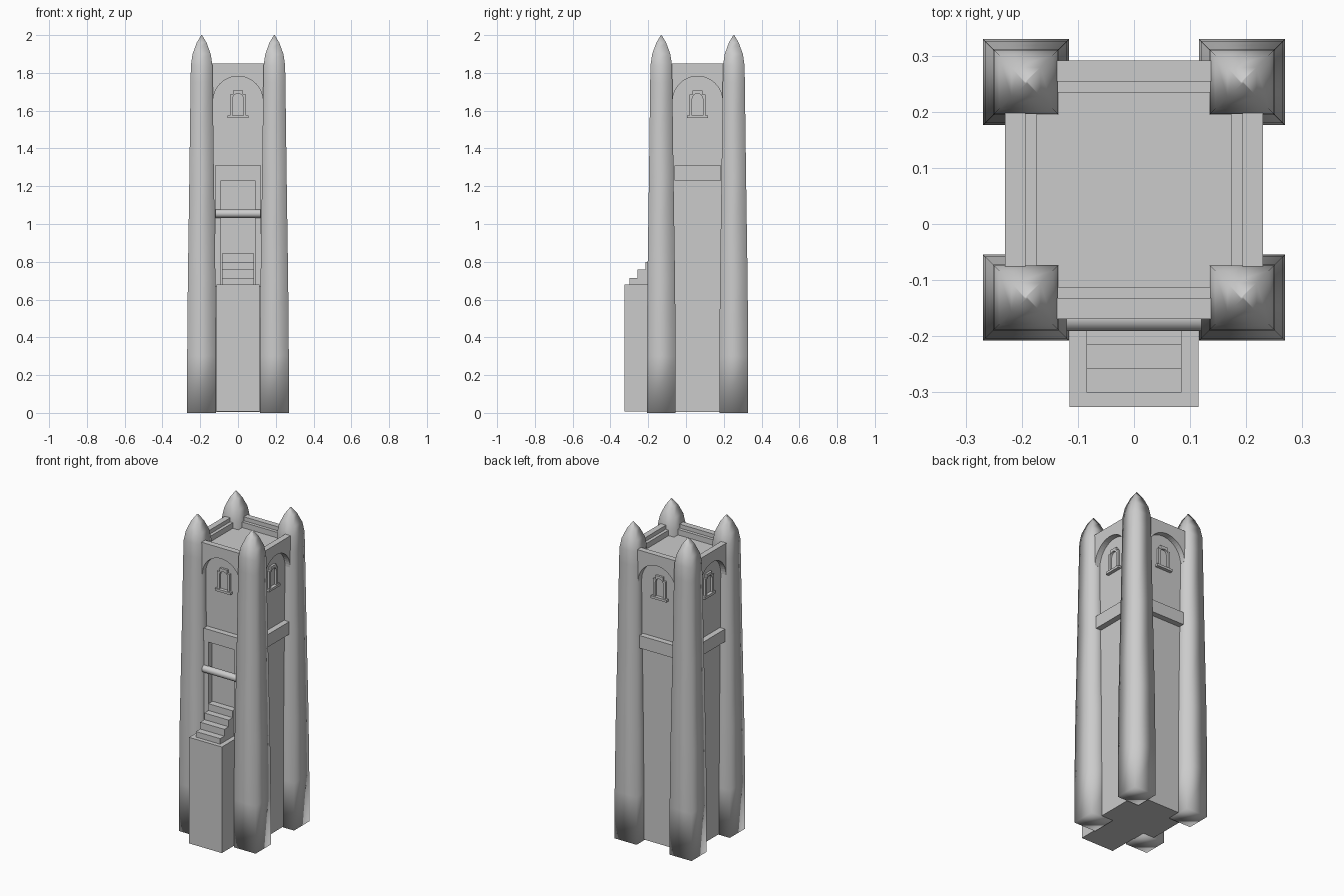
import bpy, bmesh
from math import pi, sin, cos
from mathutils import Matrix

if "Cube" in bpy.data.objects:
    bpy.data.objects.remove(bpy.data.objects["Cube"])

CY = 0.061  # tower centre in y


def make(name, bm, smooth=False):
    bmesh.ops.recalc_face_normals(bm, faces=bm.faces)
    for f in bm.faces:
        f.smooth = smooth
    me = bpy.data.meshes.new(name)
    bm.to_mesh(me)
    bm.free()
    ob = bpy.data.objects.new(name, me)
    bpy.context.collection.objects.link(ob)
    return ob


def box(name, x0, x1, y0, y1, z0, z1):
    bm = bmesh.new()
    bmesh.ops.create_cube(bm, size=1)
    for v in bm.verts:
        v.co = ((x0 + x1) / 2 + v.co.x * (x1 - x0),
                (y0 + y1) / 2 + v.co.y * (y1 - y0),
                (z0 + z1) / 2 + v.co.z * (z1 - z0))
    return make(name, bm)


def slab(name, pts, d0, d1, side=0):
    """Outline (u, z) on one tower side, extruded outward from d0 to d1."""
    bm = bmesh.new()
    face = bm.faces.new([bm.verts.new((u, -d0, z)) for u, z in pts])
    ext = bmesh.ops.extrude_face_region(bm, geom=[face], use_keep_orig=True)
    for v in ext["geom"]:
        if isinstance(v, bmesh.types.BMVert):
            v.co.y = -d1
    bm.transform(Matrix.Translation((0, CY, 0)) @ Matrix.Rotation(side * pi / 2, 4, 'Z'))
    return make(name, bm)


def rect(u0, u1, z0, z1):
    return [(u0, z0), (u1, z0), (u1, z1), (u0, z1)]


def arc(r, zc, n):
    return [(-r * cos(pi * i / n), zc + r * sin(pi * i / n)) for i in range(n + 1)]


# Main shaft with roof floor
box("tower_body", -0.194, 0.194, CY - 0.194, CY + 0.194, 0.005, 1.79)

# Corner pillars: square rings, smooth, with pointed caps
rings = [(0, 0.0765), (0.3, 0.0765), (0.7, 0.073), (1.25, 0.065), (1.75, 0.0585),
         (1.84, 0.057), (1.9, 0.048), (1.96, 0.026), (2.0, 0.002)]
for sx in (-1, 1):
    for sy in (-1, 1):
        bm = bmesh.new()
        prev = None
        for z, h in rings:
            ring = [bm.verts.new((sx * 0.1925 + a * h, CY + sy * 0.192 + b * h, z))
                    for a, b in ((-1, -1), (1, -1), (1, 1), (-1, 1))]
            if prev:
                for i in range(4):
                    j = (i + 1) % 4
                    bm.faces.new((prev[i], prev[j], ring[j], ring[i]))
            else:
                bm.faces.new(ring[::-1])
            prev = ring
        bm.faces.new(prev)
        make("corner_pillar", bm, smooth=True)

# Details repeated on all four sides
for s in range(4):
    slab("arch_panel", [(-0.137, 1.85), (-0.137, 1.65)] + arc(0.132, 1.65, 24)
         + [(0.137, 1.65), (0.137, 1.85)], 0.193, 0.23, s)
    slab("parapet_step", rect(-0.136, 0.136, 1.78, 1.825), 0.173, 0.194, s)
    slab("band", rect(-0.123, 0.123, 1.23, 1.31), 0.19, 0.23, s)
    slab("window_sill", rect(-0.055, 0.055, 1.56, 1.575), 0.19, 0.215, s)
    # Window surround: stepped outer outline, arched inner outline
    outer = [(-0.043, 1.575), (-0.043, 1.685), (-0.026, 1.685), (-0.026, 1.708),
             (0.026, 1.708), (0.026, 1.685), (0.043, 1.685), (0.043, 1.575)]
    inner = [(-0.028, 1.575)] + arc(0.028, 1.663, 8) + [(0.028, 1.575)]
    slab("window_frame", outer + inner[::-1], 0.19, 0.208, s)

# Doorway jambs
for sx in (-1, 1):
    a, b = sorted((sx * 0.09, sx * 0.122))
    slab("door_jamb", rect(a, b, 0.67, 1.235), 0.19, 0.228)

# Rounded bar across the doorway
bm = bmesh.new()
bmesh.ops.create_cone(bm, cap_ends=True, segments=16, radius1=0.022, radius2=0.022, depth=0.24)
bm.transform(Matrix.Translation((0, -0.169, 1.055)) @ Matrix.Rotation(pi / 2, 4, 'Y'))
bar = make("door_bar", bm, smooth=True)
bpy.context.view_layer.objects.active = bar
bar.select_set(True)
bpy.ops.object.shade_smooth_by_angle()

# Entrance block and stairs
box("entrance_block", -0.115, 0.115, -0.326, -0.13, 0.008, 0.68)
for y, z0, z1 in ((-0.3, 0.68, 0.715), (-0.258, 0.715, 0.758),
                  (-0.215, 0.758, 0.8), (-0.174, 0.8, 0.843)):
    box("stair_step", -0.085, 0.085, y, -0.13, z0, z1)
